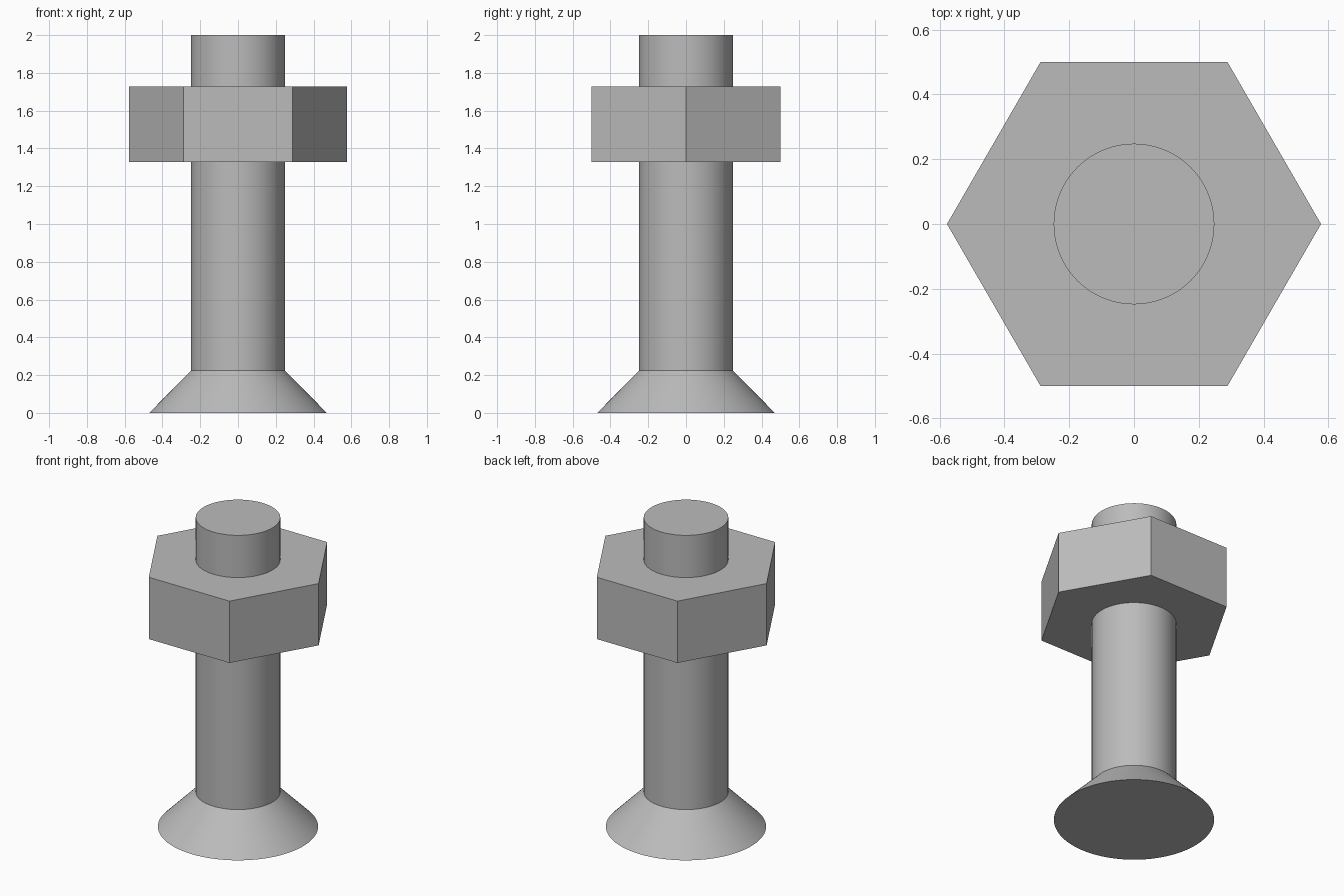
import bpy
import bmesh
import math

if "Cube" in bpy.data.objects:
    bpy.data.objects.remove(bpy.data.objects["Cube"])

SHAFT_R = 0.248
SIDES = 96

steel = bpy.data.materials.new("grey steel")
steel.diffuse_color = (0.5, 0.5, 0.5, 1)
steel.use_nodes = True
steel.node_tree.nodes["Principled BSDF"].inputs["Base Color"].default_value = steel.diffuse_color


def ring(radius, sides):
    return [(radius * math.cos(2 * math.pi * i / sides),
             radius * math.sin(2 * math.pi * i / sides)) for i in range(sides)]


def finish(obj):
    obj.data.materials.clear()
    obj.data.materials.append(steel)
    bpy.ops.object.select_all(action='DESELECT')
    obj.select_set(True)
    bpy.context.view_layer.objects.active = obj
    bpy.ops.object.shade_smooth_by_angle(angle=math.radians(30))


# Bolt: countersunk head flaring out at the base, plain round shaft above
profile = [(0.47, 0.0), (SHAFT_R, 0.225), (SHAFT_R, 2.0)]
bm = bmesh.new()
loops = [[bm.verts.new((x, y, z)) for x, y in ring(r, SIDES)] for r, z in profile]
for low, high in zip(loops, loops[1:]):
    for i in range(SIDES):
        j = (i + 1) % SIDES
        bm.faces.new((low[i], low[j], high[j], high[i]))
bm.faces.new(loops[0][::-1])
bm.faces.new(loops[-1])
mesh = bpy.data.meshes.new("bolt")
bm.to_mesh(mesh)
bm.free()
bolt = bpy.data.objects.new("bolt", mesh)
bpy.context.collection.objects.link(bolt)
finish(bolt)

# Hexagonal nut: six-sided outline with a round bore, filled and extruded
curve = bpy.data.curves.new("hex_nut", 'CURVE')
curve.dimensions = '2D'
curve.fill_mode = 'BOTH'
curve.extrude = 0.2
for radius, sides in ((0.5774, 6), (SHAFT_R, SIDES)):
    spline = curve.splines.new('POLY')
    points = ring(radius, sides)
    spline.points.add(sides - 1)
    for point, (x, y) in zip(spline.points, points):
        point.co = (x, y, 0, 1)
    spline.use_cyclic_u = True
nut = bpy.data.objects.new("hex_nut", curve)
nut.location.z = 1.527
bpy.context.collection.objects.link(nut)
bpy.context.view_layer.objects.active = nut
nut.select_set(True)
bolt.select_set(False)
bpy.ops.object.convert(target='MESH')
nut = bpy.context.view_layer.objects.active

# Weld the caps to the walls and face everything outwards
bm = bmesh.new()
bm.from_mesh(nut.data)
bmesh.ops.remove_doubles(bm, verts=bm.verts, dist=0.0001)
bmesh.ops.recalc_face_normals(bm, faces=bm.faces)
bm.to_mesh(nut.data)
bm.free()
finish(nut)
